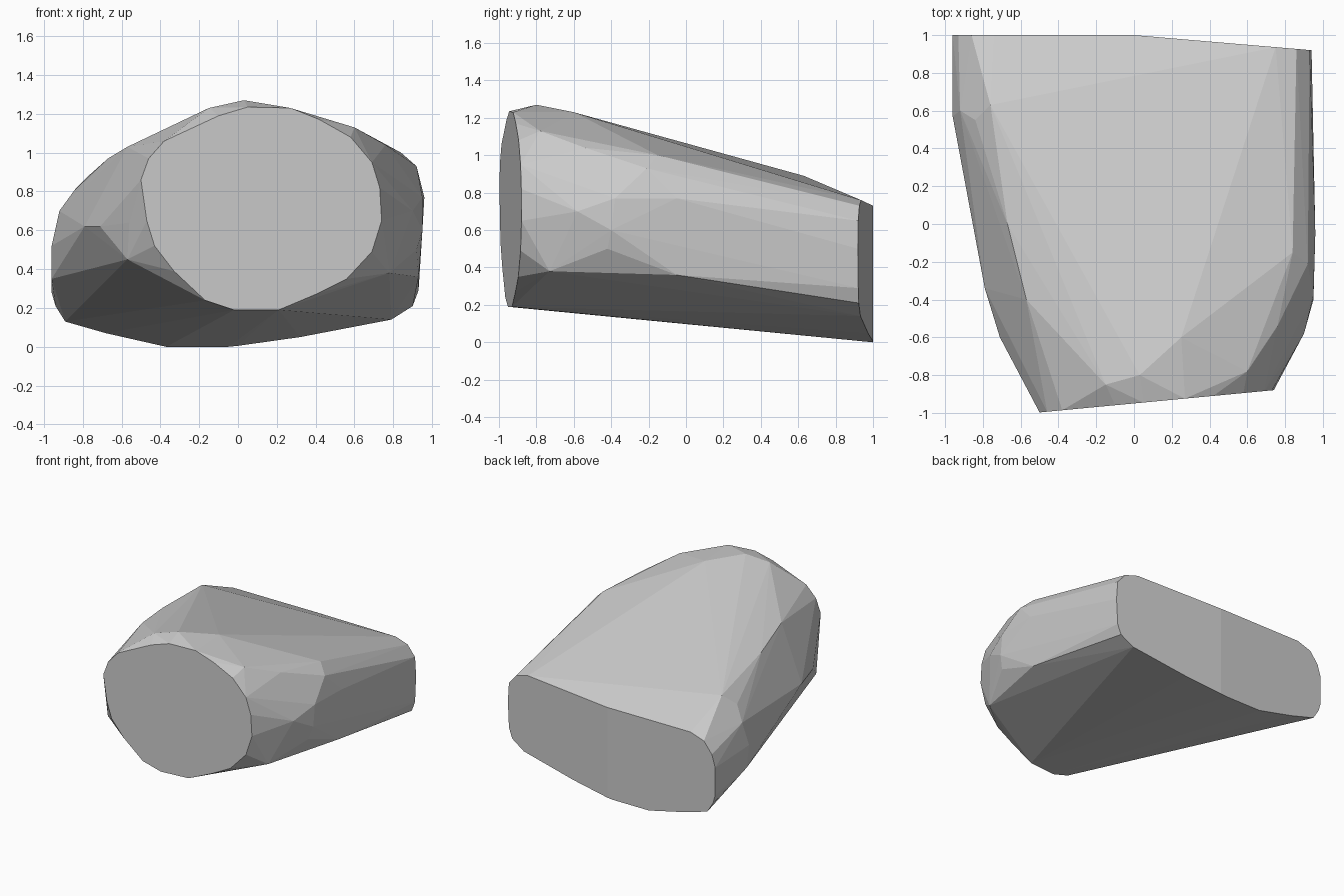
import bpy, bmesh

# slanted flat front pad outline (x, z)
front = [(-.50, .86), (-.46, .97), (-.38, 1.06), (-.10, 1.19), (.05, 1.235), (.27, 1.23),
         (.42, 1.17), (.58, 1.08), (.69, .95), (.73, .82), (.74, .65), (.69, .49), (.56, .35),
         (.40, .27), (.21, .19), (-.02, .19), (-.17, .24), (-.33, .39), (-.43, .52), (-.47, .65)]

# creased back end outline (x, z)
back = [(-.74, .73), (-.86, .69), (-.93, .60), (-.96, .50), (-.96, .28), (-.94, .21), (-.89, .13),
        (-.68, .07), (-.37, 0), (-.05, 0), (0, .005), (.32, .05), (.79, .14), (.90, .21), (.93, .29),
        (.94, .50), (.93, .65), (.86, .73), (.75, .76), (0, .73)]

# rounded body between the two ends (x, y, z)
left_side = [(-.96, .57, .52), (-.96, .60, .35), (-.92, .60, .70), (-.84, .55, .81),
             (-.76, .63, .89), (-.67, .0, .97), (-.57, -.4, 1.03), (-.79, -.34, .62),
             (-.71, -.6, .62), (-.56, -.88, .64), (-.57, -.84, .45)]
crown = [(-.15, -.85, 1.23), (.03, -.80, 1.27), (.25, -.60, 1.23)]
right_side = [(.60, -.78, 1.13), (.76, -.54, 1.04), (.84, -.15, 1.0), (.92, -.21, .93),
              (.96, -.05, .77), (.95, -.38, .77), (.90, -.58, .70), (.95, -.40, .60),
              (.92, -.42, .50), (.78, -.73, .38), (.93, -.05, .36)]

points = [(x, -.95 + .095 * x, z) for x, z in front]
points += [(x, 1 - .085 * max(x, 0), z) for x, z in back]
points += left_side + crown + right_side

# faceted block wrapped around all sections
bm = bmesh.new()
for p in points:
    bm.verts.new(p)
result = bmesh.ops.convex_hull(bm, input=bm.verts[:])
loose = {g for g in result["geom_interior"] + result["geom_unused"]
         if isinstance(g, bmesh.types.BMVert)}
bmesh.ops.delete(bm, geom=list(loose), context='VERTS')
bmesh.ops.dissolve_limit(bm, angle_limit=.02, verts=bm.verts[:], edges=bm.edges[:])
bmesh.ops.recalc_face_normals(bm, faces=bm.faces[:])

mesh = bpy.data.meshes.new("faceted_block")
bm.to_mesh(mesh)
bm.free()
bpy.context.collection.objects.link(bpy.data.objects.new("faceted_block", mesh))
